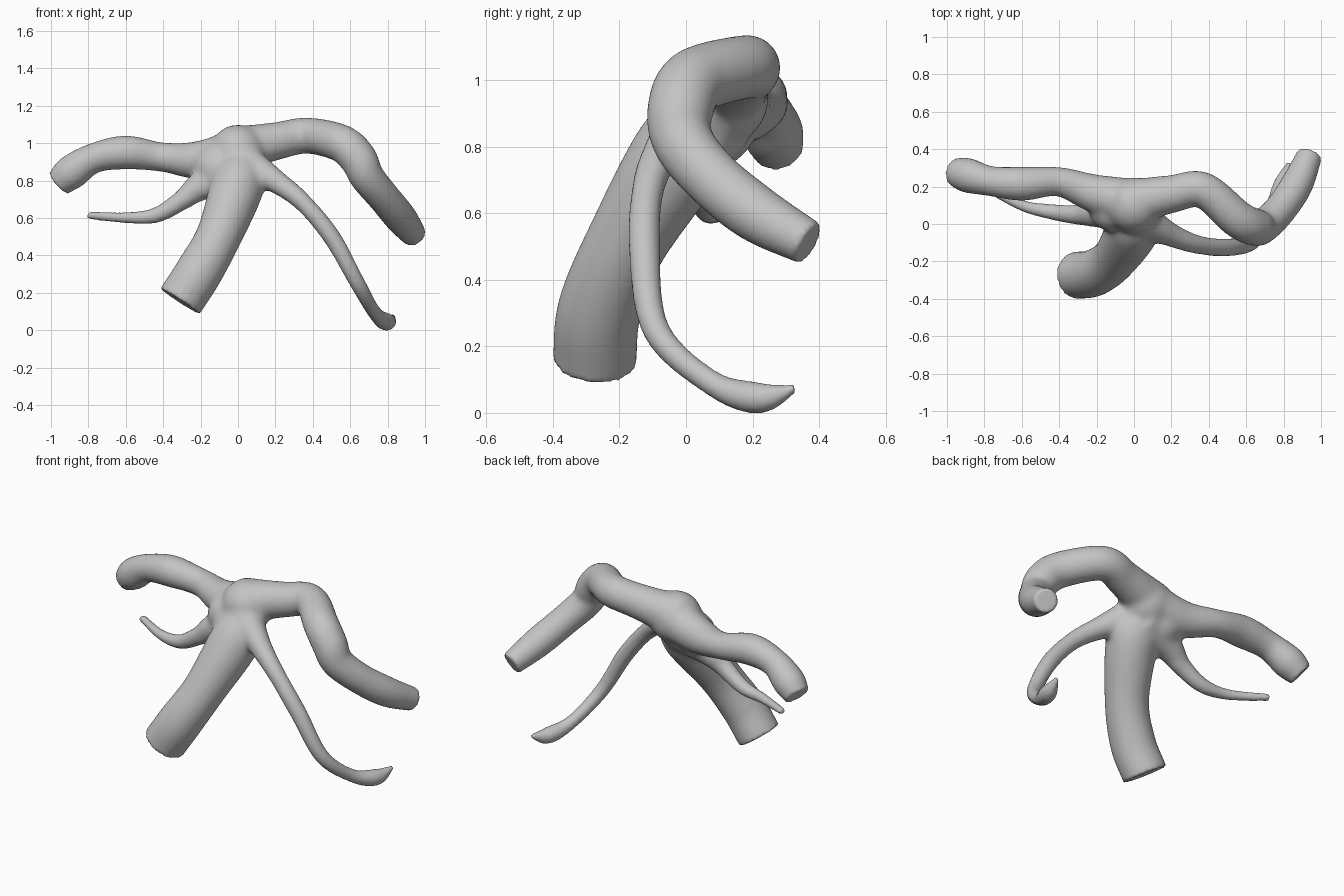
import bpy
import bmesh
import math
from mathutils import Matrix, Vector

cube = bpy.data.objects.get("Cube")
if cube:
    bpy.data.objects.remove(cube)

SIDES, STEPS = 24, 12


def spline(points):
    """Catmull-Rom interpolation of position and radius."""
    knots = [Vector(point) for point in points]
    before, after = 2 * knots[0] - knots[1], 2 * knots[-1] - knots[-2]
    knots = [before] + knots + [after]
    path = []
    for a, b, c, d in zip(knots, knots[1:], knots[2:], knots[3:]):
        for step in range(STEPS):
            t = step / STEPS
            linear = (c - a) * t
            square = (2 * a - 5 * b + 4 * c - d) * t ** 2
            cubic = (3 * b - a - 3 * c + d) * t ** 3
            path.append((2 * b + linear + square + cubic) / 2)
    path.append(knots[-2])
    return path


def add_tube(bm, *points):
    """Sweep a round section along (x, y, z, radius) points and cap both ends flat."""
    path = spline(points)
    normal, rings = None, []
    for index, knot in enumerate(path):
        ahead = path[min(index + 1, len(path) - 1)]
        behind = path[max(index - 1, 0)]
        tangent = (ahead - behind).to_3d().normalized()
        if normal is None:
            normal = tangent.orthogonal()
        normal = (normal - tangent * normal.dot(tangent)).normalized()
        side = tangent.cross(normal)
        ring = []
        for corner in range(SIDES):
            angle = math.tau * corner / SIDES
            offset = normal * math.cos(angle) + side * math.sin(angle)
            ring.append(bm.verts.new(knot.to_3d() + knot.w * offset))
        rings.append(ring)
    for lower, upper in zip(rings, rings[1:]):
        for corner in range(SIDES):
            following = (corner + 1) % SIDES
            bm.faces.new((lower[corner], lower[following], upper[following], upper[corner]))
    bm.faces.new(rings[0][::-1])
    bm.faces.new(rings[-1])


def add_ball(bm, centre, radius):
    """Round filling for the junction."""
    bmesh.ops.create_icosphere(bm, subdivisions=4, radius=radius,
                               matrix=Matrix.Translation(centre))


bm = bmesh.new()

# Junction body
add_ball(bm, (0, .1, .95), .15)
add_ball(bm, (-.11, .085, .87), .13)

# Thick trunk
add_tube(bm, (0, .08, .91, .1), (0, -.01, .79, .145), (-.1, -.18, .51, .122),
         (-.21, -.26, .31, .126), (-.31, -.275, .155, .126))

# Left arm
add_tube(bm, (-.04, .11, .96, .13), (.2, .16, 1.01, .102), (.37, .18, 1.04, .096),
         (.55, .03, 1, .1), (.64, -.015, .92, .1), (.69, -.01, .82, .092),
         (.78, .075, .71, .087), (.87, .21, .6, .086), (.94, .37, .51, .068))

# Right arm
add_tube(bm, (.04, .11, .96, .13), (-.2, .16, .91, .105), (-.4, .225, .925, .078),
         (-.6, .215, .95, .09), (-.77, .23, .92, .08), (-.89, .26, .845, .092),
         (-.96, .28, .785, .074))

# Left thin branch
add_tube(bm, (0, .05, .92, .11), (.18, -.05, .81, .068), (.34, -.11, .69, .049),
         (.5, -.125, .5, .047), (.64, -.09, .25, .041), (.73, .07, .095, .037),
         (.795, .215, .045, .047), (.83, .33, .073, .012))

# Right thin branch
add_tube(bm, (0, .08, .87, .12), (-.2, .06, .77, .08), (-.3, .05, .695, .054),
         (-.44, .065, .615, .041), (-.6, .1, .602, .029), (-.8, .2, .615, .021))

mesh = bpy.data.meshes.new("branching_vessel")
bm.to_mesh(mesh)
bm.free()
vessel = bpy.data.objects.new("branching_vessel", mesh)
bpy.context.collection.objects.link(vessel)

# Fuse into a single skin
remesh = vessel.modifiers.new("fuse", 'REMESH')
remesh.mode = 'VOXEL'
remesh.voxel_size = .012
depsgraph = bpy.context.evaluated_depsgraph_get()
fused = bpy.data.meshes.new_from_object(vessel.evaluated_get(depsgraph))
vessel.modifiers.clear()
vessel.data = fused

# Strong smoothing around the junction, light smoothing elsewhere
junction = vessel.vertex_groups.new(name="junction")
centre = Vector((0, .08, .88))
for vertex in fused.vertices:
    closeness = (.4 - (vertex.co - centre).length) / .16
    junction.add([vertex.index], max(0, min(1, closeness)), 'REPLACE')
blend = vessel.modifiers.new("blend", 'SMOOTH')
blend.iterations = 24
blend.vertex_group = junction.name
polish = vessel.modifiers.new("polish", 'SMOOTH')
polish.iterations = 3

# Plain grey
grey = bpy.data.materials.new("grey")
grey.use_nodes = True
colour = (.55, .55, .55, 1)
grey.diffuse_color = colour
grey.node_tree.nodes["Principled BSDF"].inputs["Base Color"].default_value = colour
fused.materials.clear()
fused.materials.append(grey)
for face in fused.polygons:
    face.use_smooth = True
